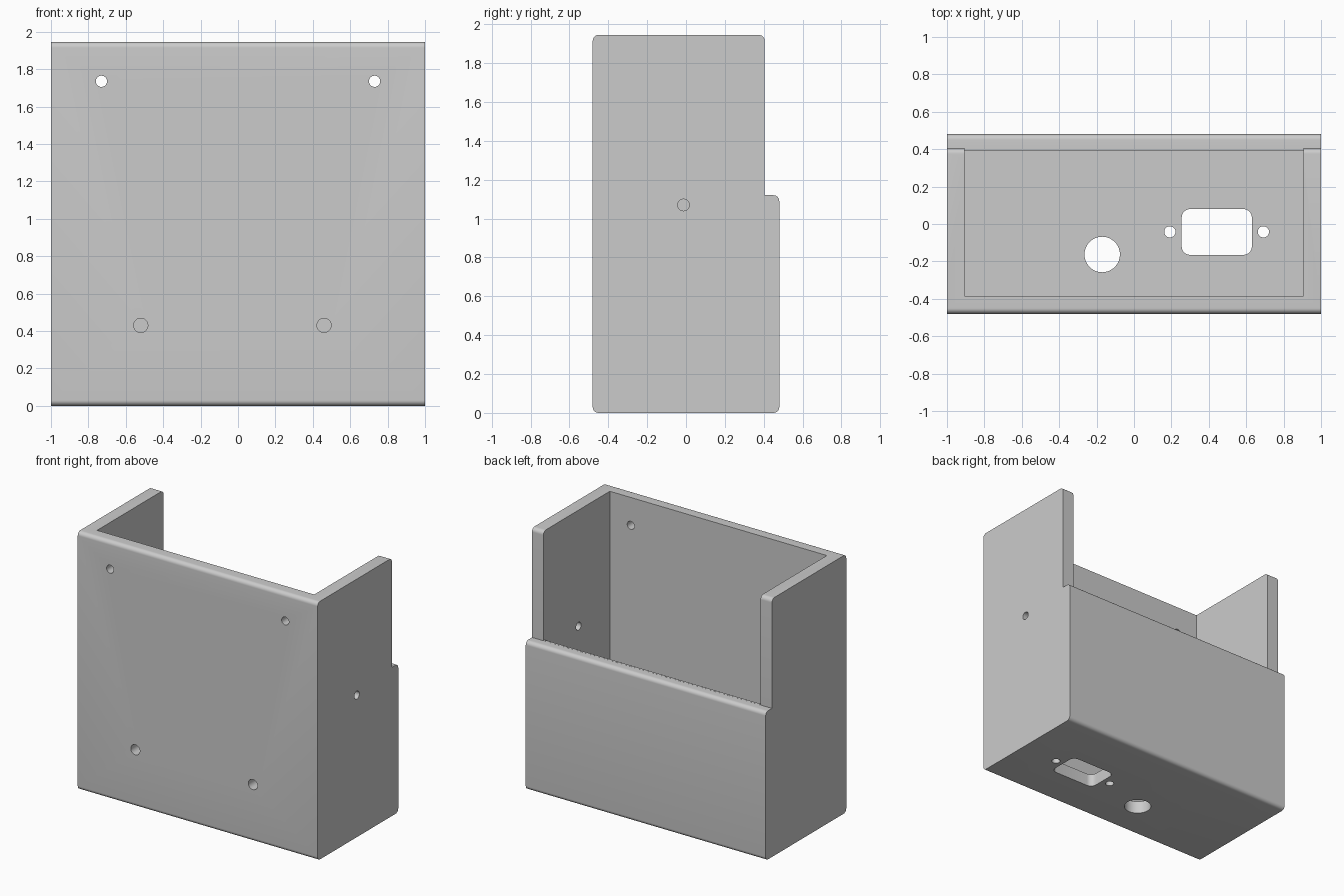
import bpy, bmesh, math
from mathutils import Matrix

if "Cube" in bpy.data.objects:
    bpy.data.objects.remove(bpy.data.objects["Cube"])

grey = bpy.data.materials.new("light grey")
grey.diffuse_color = (0.6, 0.6, 0.6, 1)
grey.use_nodes = True
grey.node_tree.nodes["Principled BSDF"].inputs["Base Color"].default_value = grey.diffuse_color


def prism(name, pts, depth, matrix):
    """Extrude a 2D outline symmetrically along its local z, then place it."""
    bm = bmesh.new()
    base = bm.faces.new([bm.verts.new((u, v, -depth / 2)) for u, v in pts])
    top = bmesh.ops.extrude_face_region(bm, geom=[base])["geom"]
    bmesh.ops.translate(bm, vec=(0, 0, depth),
                        verts=[e for e in top if isinstance(e, bmesh.types.BMVert)])
    bmesh.ops.recalc_face_normals(bm, faces=bm.faces)
    bm.transform(matrix)
    mesh = bpy.data.meshes.new(name)
    bm.to_mesh(mesh)
    bm.free()
    mesh.materials.append(grey)
    obj = bpy.data.objects.new(name, mesh)
    bpy.context.collection.objects.link(obj)
    return obj


def rounded(corners, steps=8):
    """Counter-clockwise right-angled outline of (u, v, radius) corners."""
    pts, n = [], len(corners)
    for i, (u, v, r) in enumerate(corners):
        if r == 0:
            pts.append((u, v))
            continue
        pu, pv, _ = corners[i - 1]
        nu, nv, _ = corners[(i + 1) % n]
        la, lb = math.hypot(pu - u, pv - v), math.hypot(nu - u, nv - v)
        a = ((pu - u) / la, (pv - v) / la)
        b = ((nu - u) / lb, (nv - v) / lb)
        for k in range(steps + 1):
            t = math.pi / 2 * k / steps
            s, c = 1 - math.sin(t), 1 - math.cos(t)
            pts.append((u + r * (a[0] * s + b[0] * c), v + r * (a[1] * s + b[1] * c)))
    return pts


def circle(r, n=32):
    return [(r * math.cos(2 * math.pi * i / n), r * math.sin(2 * math.pi * i / n))
            for i in range(n)]


def rect(u0, u1, v0, v1, r=0):
    return rounded([(u0, v0, r), (u1, v0, r), (u1, v1, r), (u0, v1, r)])


ALONG_X = Matrix(((0, 0, 1, 0), (1, 0, 0, 0), (0, 1, 0, 0), (0, 0, 0, 1)))
ALONG_Y = Matrix.Rotation(math.pi / 2, 4, 'X')
move = Matrix.Translation

# Stepped side profile, extruded across the width
R = 0.03
profile = rounded([(-0.48, 0, R), (0.48, 0, R), (0.48, 1.12, R),
                   (0.405, 1.12, 0), (0.405, 1.945, R), (-0.48, 1.945, R)])
box = prism("enclosure", profile, 2.0, ALONG_X)

# Main cavity, open at the top, and the open upper back
cutters = [
    prism("cavity_cutter", rect(-0.905, 0.905, -0.385, 0.39), 2.4, move((0, 0, 1.295))),
    prism("back_opening_cutter", rect(-0.905, 0.905, 0.3, 0.6), 1.0, move((0, 0, 1.6205))),
]

# Front wall screw holes
for x, z, r in [(-0.73, 1.735, 0.03), (0.73, 1.735, 0.03),
                (-0.52, 0.43, 0.038), (0.46, 0.43, 0.038)]:
    cutters.append(prism("front_hole_cutter", circle(r), 0.3,
                         move((x, -0.45, z)) @ ALONG_Y))

# Right wall hole
cutters.append(prism("side_hole_cutter", circle(0.03), 0.3,
                     move((0.95, -0.013, 1.07)) @ ALONG_X))

# Floor: cable hole, connector slot and its two screw holes
for x, y, r in [(-0.17, -0.163, 0.095), (0.192, -0.042, 0.03), (0.692, -0.042, 0.03)]:
    cutters.append(prism("floor_hole_cutter", circle(r), 0.3, move((x, y, 0.05))))
cutters.append(prism("connector_slot_cutter", rect(0.255, 0.63, -0.165, 0.08, 0.045),
                     0.3, move((0, 0, 0.05))))

for cutter in cutters:
    cutter.hide_render = True
    cutter.hide_set(True)
    mod = box.modifiers.new(cutter.name, 'BOOLEAN')
    mod.operation = 'DIFFERENCE'
    mod.solver = 'EXACT'
    mod.object = cutter

# Bake the cuts, then smooth the rounded edges and holes
bpy.context.view_layer.update()
result = bpy.data.meshes.new_from_object(
    box.evaluated_get(bpy.context.evaluated_depsgraph_get()))
box.modifiers.clear()
box.data = result
for cutter in cutters:
    bpy.data.objects.remove(cutter)
bpy.context.view_layer.objects.active = box
box.select_set(True)
bpy.ops.object.shade_smooth_by_angle(angle=math.radians(30))
